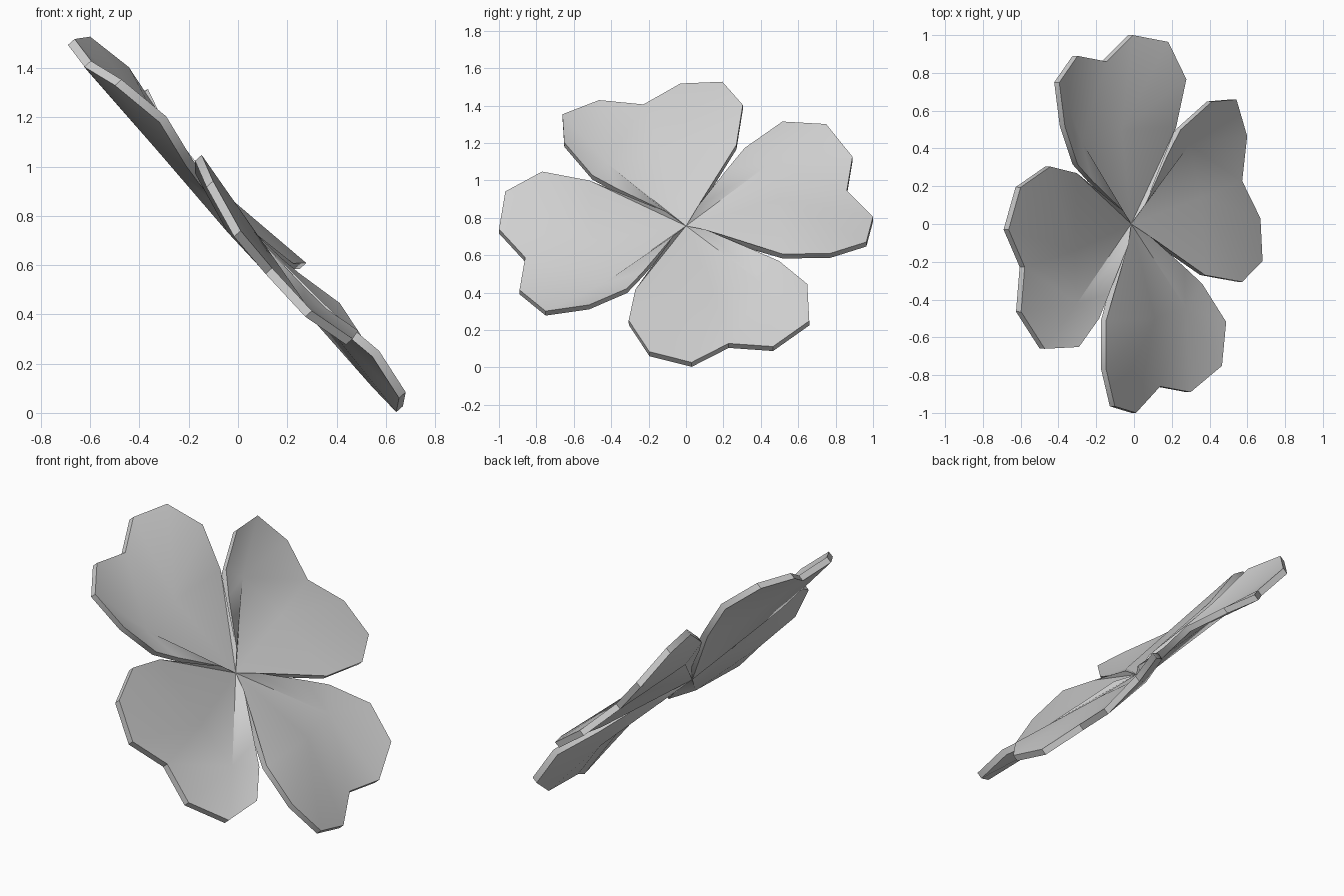
import bpy, bmesh, math
from mathutils import Matrix, Vector

if "Cube" in bpy.data.objects:
    bpy.data.objects.remove(bpy.data.objects["Cube"])

THICKNESS = 0.036

# One heart-shaped leaf, in the clover's own plane (right, up, lift)
CORNER = (0.065, 0.105, 0.022)
NEXT_CORNER = (-0.105, 0.065, 0.022)
OUTLINE = [
    (0.27, 0.515, 0.05), (0.305, 0.768, 0.087), (0.195, 0.965, 0.054),
    (-0.03, 1.0, 0.004), (-0.228, 0.86, -0.004), (-0.465, 0.89, 0.001),
    (-0.66, 0.75, 0.047), (-0.65, 0.517, 0.082), (-0.50, 0.315, 0.042),
    (-0.37, 0.228, 0.032),
]
HEART = (0.0, 0.0, -0.02)       # middle of the clover
RIDGE = (-0.14, 0.50, 0.03)     # soft ridge between the two lobes
HOLLOW = (-0.42, 0.44, -0.005)  # dip in the folded lobe

# Four leaves turned about the centre
bm = bmesh.new()
for i in range(4):
    turn = Matrix.Rotation(i * math.pi / 2, 4, 'Z')

    def vert(p):
        return bm.verts.new(turn @ Vector(p))

    heart, ridge, hollow = vert(HEART), vert(RIDGE), vert(HOLLOW)
    rim = [vert(p) for p in [CORNER] + OUTLINE + [NEXT_CORNER]]
    bm.faces.new((heart, rim[0], rim[1]))
    bm.faces.new((heart, rim[1], ridge))
    for k in range(1, 5):                    # broad lobe fans out from the ridge
        bm.faces.new((ridge, rim[k], rim[k + 1]))
    bm.faces.new((ridge, rim[5], hollow))
    bm.faces.new((heart, ridge, hollow))
    for k in range(5, 11):                   # folded lobe fans out from the hollow
        bm.faces.new((hollow, rim[k], rim[k + 1]))
    bm.faces.new((heart, hollow, rim[11]))
bmesh.ops.remove_doubles(bm, verts=bm.verts, dist=0.001)

# Straight thickness: copy the sheet downwards and wall the rim
top_faces = bm.faces[:]
rim_edges = [e for e in bm.edges if e.is_boundary]
copy = bmesh.ops.duplicate(bm, geom=bm.verts[:] + bm.edges[:] + top_faces)
under = {v: copy["vert_map"][v] for f in top_faces for v in f.verts}
for v in under.values():
    v.co.z -= THICKNESS
for e in rim_edges:
    p, q = e.verts
    bm.faces.new((p, q, under[q], under[p]))
bmesh.ops.recalc_face_normals(bm, faces=bm.faces)

# Tilt the clover so that it leans back
r = Vector((0.012, 1, 0.0105)).normalized()
a = Vector((-0.666, 0, 0.7455))
a = (a - r * a.dot(r)).normalized()
n = r.cross(a)
bm.transform(Matrix(((r.x, a.x, n.x, 0), (r.y, a.y, n.y, 0),
                     (r.z, a.z, n.z, 0.77), (0, 0, 0, 1))))

mesh = bpy.data.meshes.new("clover_leaves")
bm.to_mesh(mesh)
bm.free()
clover = bpy.data.objects.new("clover_leaves", mesh)
bpy.context.collection.objects.link(clover)

grey = bpy.data.materials.new("light_grey")
grey.diffuse_color = (0.63, 0.63, 0.63, 1)
grey.use_nodes = True
grey.node_tree.nodes["Principled BSDF"].inputs["Base Color"].default_value = grey.diffuse_color
mesh.materials.append(grey)

# Smooth leaves with sharp rims
bpy.context.view_layer.objects.active = clover
clover.select_set(True)
bpy.ops.object.shade_smooth_by_angle(angle=math.radians(40))
